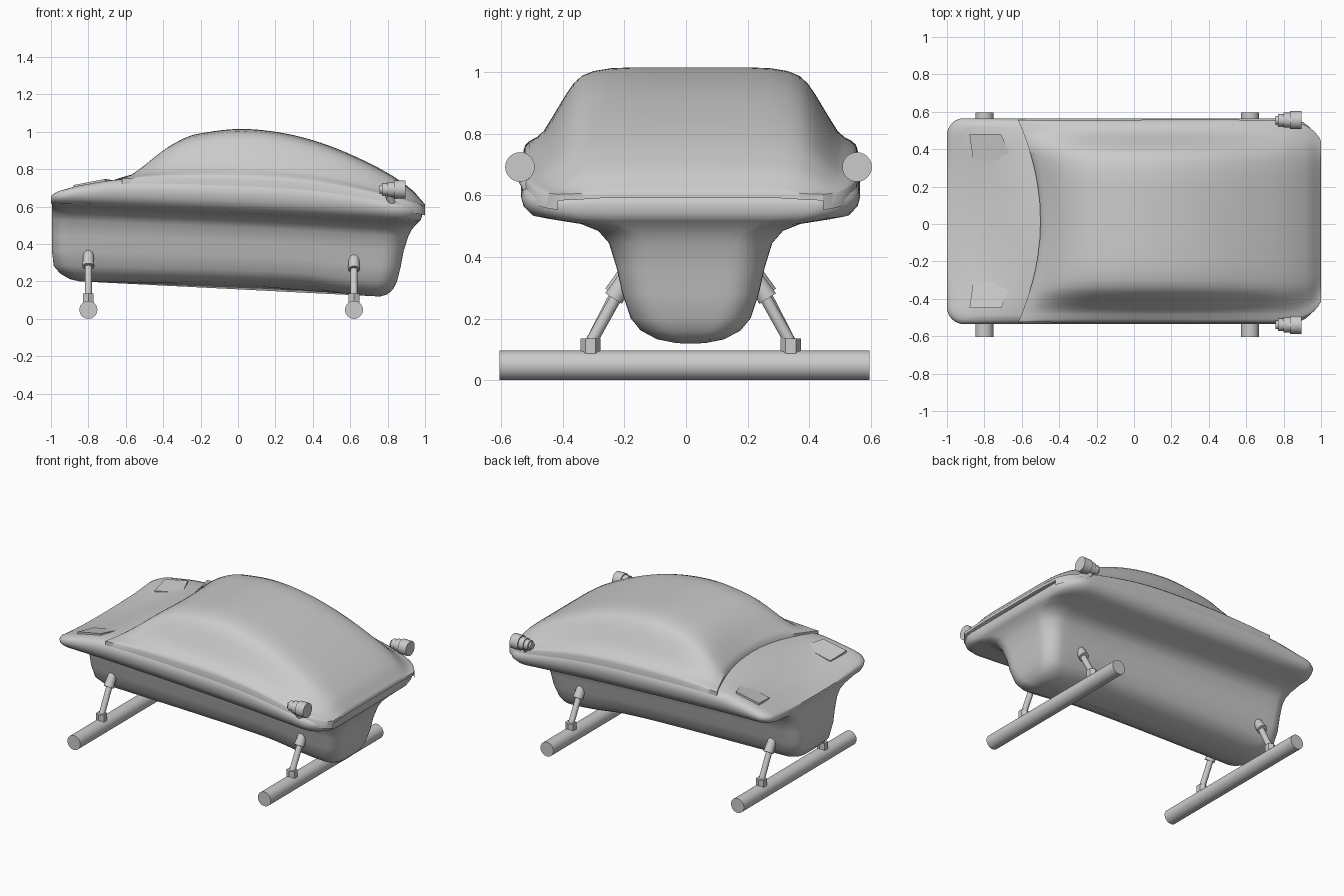
import bpy, bmesh, math
from mathutils import Vector

if "Cube" in bpy.data.objects:
    bpy.data.objects.remove(bpy.data.objects["Cube"])

CY = 0.015  # body centre line


def curve(table, x):
    """Smooth interpolation through (x, value) pairs."""
    if x <= table[0][0]:
        return table[0][1]
    if x >= table[-1][0]:
        return table[-1][1]
    slopes = []
    for i in range(len(table)):
        a, b = table[max(i - 1, 0)], table[min(i + 1, len(table) - 1)]
        slopes.append((b[1] - a[1]) / (b[0] - a[0]))
    for i in range(len(table) - 1):
        (xa, va), (xb, vb) = table[i], table[i + 1]
        if x <= xb:
            h = xb - xa
            t = (x - xa) / h
            return ((2*t**3 - 3*t**2 + 1) * va + (t**3 - 2*t**2 + t) * h * slopes[i]
                    + (3*t**2 - 2*t**3) * vb + (t**3 - t**2) * h * slopes[i + 1])


def finish(name, bm, angle=40):
    bmesh.ops.remove_doubles(bm, verts=bm.verts, dist=0.0002)
    bmesh.ops.recalc_face_normals(bm, faces=bm.faces)
    me = bpy.data.meshes.new(name)
    bm.to_mesh(me)
    bm.free()
    ob = bpy.data.objects.new(name, me)
    bpy.context.collection.objects.link(ob)
    bpy.ops.object.select_all(action='DESELECT')
    ob.select_set(True)
    bpy.context.view_layer.objects.active = ob
    bpy.ops.object.shade_smooth_by_angle(angle=math.radians(angle))
    return ob


def skin(name, rows, closed, angle=40):
    """Skin rows of points into a quad surface."""
    bm = bmesh.new()
    vs = [[bm.verts.new(p) for p in row] for row in rows]
    n = len(rows[0])
    for a, b in zip(vs, vs[1:]):
        for i in range(n if closed else n - 1):
            j = (i + 1) % n
            bm.faces.new((a[i], a[j], b[j], b[i]))
    if closed:
        bm.faces.new(vs[0])
    return finish(name, bm, angle)


def ring(x0, x1, hw, r_rear, r_front):
    """Rounded rectangle outline in plan."""
    arcs = []
    for k, (cx, cy, r) in enumerate(((x1, -hw, r_front), (x1, hw, r_front),
                                     (x0, hw, r_rear), (x0, -hw, r_rear))):
        r = min(r, hw * 0.85)
        ox = cx - r if cx == x1 else cx + r
        oy = cy - math.copysign(r, cy)
        arcs.append([(ox + r * math.cos(math.radians(90 * k - 90 + 11.25 * i)),
                      oy + r * math.sin(math.radians(90 * k - 90 + 11.25 * i))) for i in range(9)])
    pts = []
    for k in range(4):
        pts += arcs[k]
        a, b = arcs[k][-1], arcs[(k + 1) % 4][0]
        n = 32 if k % 2 else 8
        pts += [(a[0] + (b[0] - a[0]) * i / n, a[1] + (b[1] - a[1]) * i / n) for i in range(1, n)]
    return pts


def tube(name, a, b, r1, r2=None, sides=24, angle=40):
    a, b = Vector(a), Vector(b)
    bm = bmesh.new()
    bmesh.ops.create_cone(bm, cap_ends=True, segments=sides, radius1=r1,
                          radius2=r1 if r2 is None else r2, depth=(b - a).length)
    rot = Vector((0, 0, 1)).rotation_difference(b - a).to_matrix()
    for v in bm.verts:
        v.co = rot @ v.co + (a + b) / 2
    return finish(name, bm, angle)


# Hull with flared rim: stacked outlines between bottom, rim underside and rim top curves
bottom = [(-1, .20), (-.8, .2), (.3, .17), (.6, .132), (.75, .12), (1, .12)]
rim_low = [(-1, .612), (0, .568), (1, .515)]
rim_top = [(-1, .68), (-.85, .712), (-.62, .745), (0, .74), (.4, .715), (.75, .655), (1, .598)]
dish = [(-.95, .04), (-.8, .035), (-.5, -.035), (-.3, 0), (0, 0)]  # deck hollow, rising to canopy
levels = [  # level, rear x, front x, half width, front corner radius
    (0, -.85, .76, .05, .05), (.03, -.9, .80, .11, .08), (.1, -.95, .83, .162, .09),
    (.2, -.985, .85, .195, .1), (.4, -.995, .87, .222, .1), (.6, -.995, .885, .24, .11),
    (.8, -.995, .91, .265, .12), (.9, -.995, .93, .30, .13), (.96, -.995, .95, .36, .14),
    (1, -.995, .965, .46, .15), (1.1, -1, .975, .515, .16), (1.35, -1, .983, .542, .16),
    (1.6, -1, .985, .55, .16), (1.8, -.993, .983, .545, .16), (1.93, -.975, .97, .53, .15),
    (2, -.94, .95, .50, .14), (2, -.9, .9, .4, .1), (2, -.87, .87, .25, .1),
    (2, -.85, .85, .12, .1), (2, -.84, .84, 0, 0)]
rows = []
for t, x0, x1, hw, rf in levels:
    row = []
    for x, y in ring(x0, x1, hw, .09, rf):
        lo, mid, hi = (curve(c, x) for c in (bottom, rim_low, rim_top))
        z = lo + (mid - lo) * t if t <= 1 else mid + (hi - mid) * (t - 1)
        z -= curve(dish, x) * max(0, 1 - (y / .5) ** 2) * max(0, (t - 1.4) / .6)
        row.append((x, y + CY, z))
    rows.append(row)
skin("hull", rows, True, 50)

# Domed canopy: cross-sections along x with a bowed rear edge
ridge = [(-.62, .76), (-.55, .82), (-.434, .905), (-.306, .966), (-.2, .992), (0, 1.015),
         (.2, 1.0), (.4, .955), (.6, .88), (.8, .78), (.93, .69), (.98, .635), (1, .612)]
width = [(-.62, .54), (.8, .54), (.9, .518), (.95, .492), (.985, .455), (1, .43)]
half = [(1, 0), (.99, .06), (.965, .11), (.92, .16), (.88, .235), (.835, .38), (.79, .53),
        (.745, .68), (.70, .81), (.65, .90), (.58, .957), (.48, .99), (.36, 1), (.18, 1)]
prof = [(-f, g) for f, g in half] + [(0, 1)] + [(f, g) for f, g in reversed(half)]
rows = []
stations = [-.62 + 1.52 * i / 40 for i in range(41)] + [.92, .94, .96, .975, .985, .993, 1]
for xs in stations:
    base, top, hw = curve(rim_top, xs) + .005, curve(ridge, xs), curve(width, xs)
    w = max(0, 1 - (xs + .62) / .4)
    row = []
    for f, g in prof:
        bow = w * (1 - f * f)
        row.append(Vector((xs + .12 * bow, f * hw + CY,
                           base + (top - base) * g + .035 * bow * w)))
    skirt = Vector((0, 0, .05))
    rows.append([row[0] - skirt] + row + [row[-1] - skirt])
rows.insert(0, [p - Vector((0, 0, .05)) for p in rows[0]])
rows.append([p - Vector((0, 0, .02)) for p in rows[-1]])
skin("canopy", rows, False, 50)

for s, side in ((-1, "right"), (1, "left")):
    # Raised deck scoops behind the canopy
    bm = bmesh.new()
    quad = [(-.86, .325, .695), (-.65, .32, .738), (-.71, .465, .748), (-.88, .465, .715)]
    up = [bm.verts.new((x, s * y + CY, z)) for x, y, z in quad]
    dn = [bm.verts.new((x, s * y + CY, z - .06)) for x, y, z in quad]
    bm.faces.new(up)
    bm.faces.new(dn[::-1])
    for i in range(4):
        j = (i + 1) % 4
        bm.faces.new((up[i], dn[i], dn[j], up[j]))
    finish(f"deck_scoop_{side}", bm, 20)

    # Lamps on short stems at the front corners
    ly = s * .547 + CY - .007
    for part, xa, xb, r in (("head", .835, .895, .048), ("collar", .80, .838, .04),
                            ("body", .77, .805, .033), ("knob", .757, .775, .022)):
        tube(f"lamp_{part}_{side}", (xa, ly, .692), (xb, ly, .692), r)
    tube(f"lamp_stem_{side}", (.80, ly, .68), (.83, ly - s * .04, .60), .02)

    # Angled struts with hex clamps and sockets
    for x, dz, end in ((-.8, .015, "rear"), (.62, 0, "front")):
        def at(y, z):
            return (x, s * y + CY, z)
        tube(f"{end}_clamp_{side}", at(.325, .085), at(.325, .135), .033, sides=6, angle=20)
        tube(f"{end}_strut_{side}", at(.325, .12), at(.23, .29 + dz), .019)
        tube(f"{end}_socket_{side}", at(.25, .265 + dz), at(.212, .325 + dz), .032, .028)
        bm = bmesh.new()
        bmesh.ops.create_uvsphere(bm, u_segments=16, v_segments=10, radius=.028)
        bmesh.ops.translate(bm, verts=bm.verts, vec=at(.212, .325 + dz))
        finish(f"{end}_socket_cap_{side}", bm)

# Ground bars running across the body
for x, end in ((-.8, "rear"), (.62, "front")):
    tube(f"{end}_ground_bar", (x, -.605, .048), (x, .595, .048), .048, sides=32)
